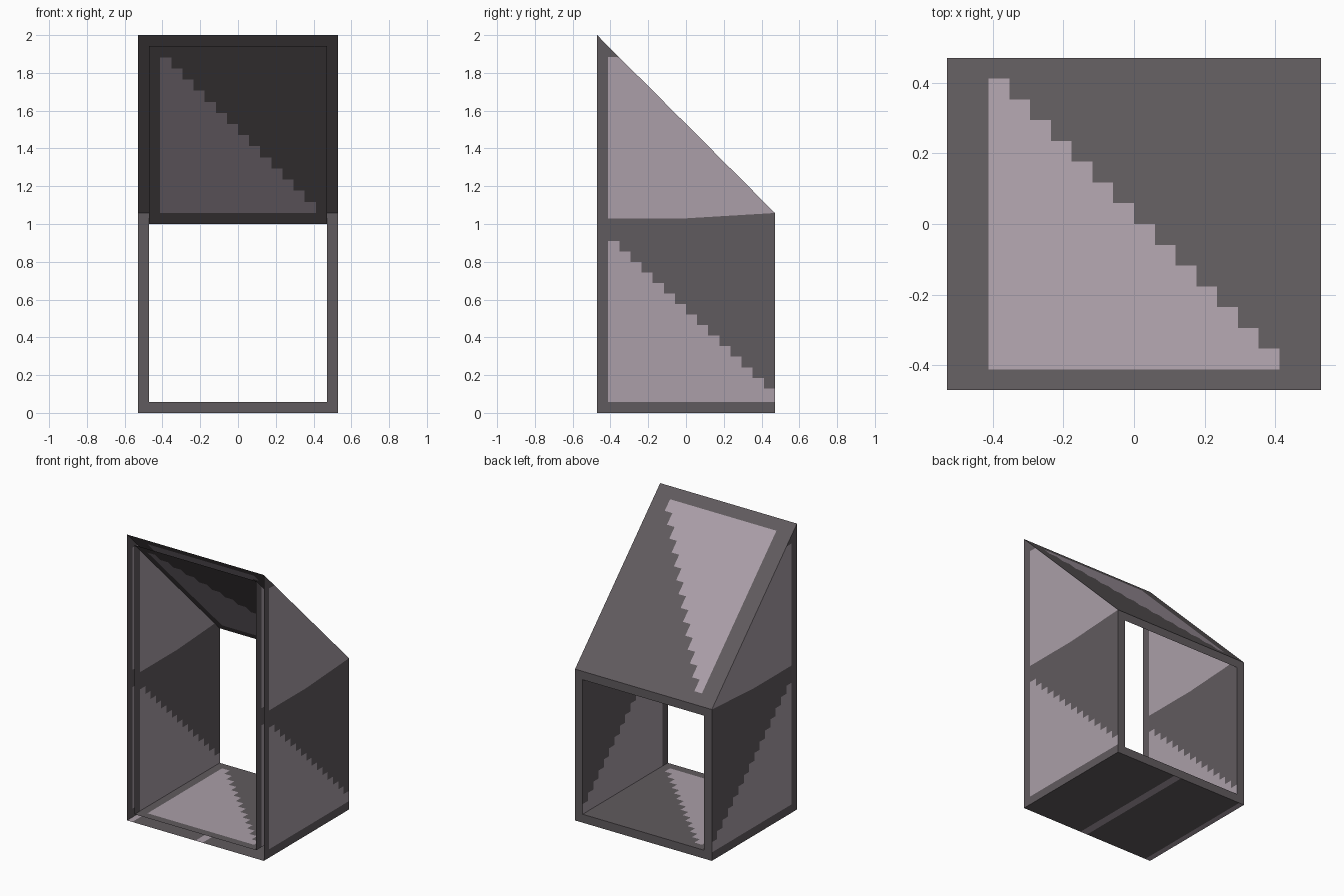
import bpy
from mathutils import Vector

if "Cube" in bpy.data.objects:
    bpy.data.objects.remove(bpy.data.objects["Cube"])

U = 1 / 17            # one panel thickness / pattern step
H = 8 * U             # half depth, inner half width
W = 9 * U             # outer half width


def material(name, rgb):
    m = bpy.data.materials.new(name)
    m.diffuse_color = (*rgb, 1)
    m.use_nodes = True
    m.node_tree.nodes["Principled BSDF"].inputs["Base Color"].default_value = m.diffuse_color
    return m


DARK = material("dark grey", (0.118, 0.104, 0.112))
LIGHT = material("light mauve grey", (0.405, 0.345, 0.392))


def panel(name, quads, place, normal):
    """quads: (u0, u1, bottom0, bottom1, top0, top1, colour); place maps (u, v) to 3D."""
    verts, faces, mats = [], [], []
    for u0, u1, b0, b1, t0, t1, c in quads:
        if t0 - b0 < 1e-5 and t1 - b1 < 1e-5:
            continue
        pts = [(u0, b0), (u1, b1)]
        if t1 - b1 > 1e-5:
            pts.append((u1, t1))
        if t0 - b0 > 1e-5:
            pts.append((u0, t0))
        p = [Vector(place(u, v)) for u, v in pts]
        if (p[1] - p[0]).cross(p[2] - p[0]).dot(Vector(normal)) < 0:
            p.reverse()
        faces.append(list(range(len(verts), len(verts) + len(p))))
        verts += p
        mats.append(c)
    me = bpy.data.meshes.new(name)
    me.from_pydata(verts, [], faces)
    me.materials.append(DARK)
    me.materials.append(LIGHT)
    me.polygons.foreach_set("material_index", mats)
    ob = bpy.data.objects.new(name, me)
    bpy.context.collection.objects.link(ob)


def rect(u0, u1, v0, v1, c=0):
    return (u0, u1, v0, v0, v1, v1, c)


def stair_quads(half):
    """Rectangle with a stepped light triangle in the low corner."""
    q = [rect(-half, -7 * U, -H, H), rect(7 * U, half, -H, H)]
    for k in range(14):
        a = -7 * U + k * U
        top = 7 * U - k * U
        q += [rect(a, a + U, -H, -7 * U), rect(a, a + U, -7 * U, top, 1),
              rect(a, a + U, top, H)]
    return q


def side_quads(low, drop):
    """Wall with sloped top, a stepped lower triangle and a light upper triangle."""
    def roof(y):
        return 26 * U - y - drop

    def base(y):
        return min(1.03 + 0.06 * max(y, 0), roof(y))

    q = [(-H, -7 * U, low, low, roof(-H), roof(-7 * U), 0)]
    for k in range(15):
        a = -7 * U + k * U
        b = a + U
        top = 0.91 - k * 0.0557
        q += [rect(a, b, low, U), rect(a, b, U, top, 1),
              (a, b, top, top, base(a), base(b), 0)]
        la, lb = min(1.885, roof(a)), min(1.885, roof(b))
        q += [(a, b, base(a), base(b), la, lb, 1), (a, b, la, lb, roof(a), roof(b), 0)]
    return q


# side walls, outer and inner skins
for s, side in ((-1, "left"), (1, "right")):
    panel(side + "_wall_outer", side_quads(0, 0), lambda u, v: (s * W, u, v), (s, 0, 0))
    panel(side + "_wall_inner", side_quads(U, U), lambda u, v: (s * H, u, v), (-s, 0, 0))

# sloped roof, outer and inner skins
panel("roof_outer", stair_quads(W), lambda u, v: (u, v, 26 * U - v), (0, 1, 1))
panel("roof_inner", stair_quads(H), lambda u, v: (u, -v, 25 * U + v), (0, -1, -1))

# floor and striped underside
panel("floor_inner", stair_quads(H), lambda u, v: (u, v, U), (0, 0, 1))
xs = [-W, -W + 0.04, 0.0, 0.055, W]
panel("underside", [rect(xs[i], xs[i + 1], -H, H, 1 - i % 2) for i in range(4)],
      lambda u, v: (u, v, 0), (0, 0, -1))

# back frame around the opening (front edge stays open)
panel("back_frame", [rect(-W, W, 0, U), rect(-W, W, 17 * U, 18 * U),
                     rect(-W, -H, U, 17 * U), rect(H, W, U, 17 * U)],
      lambda u, v: (u, H, v), (0, 1, 0))
